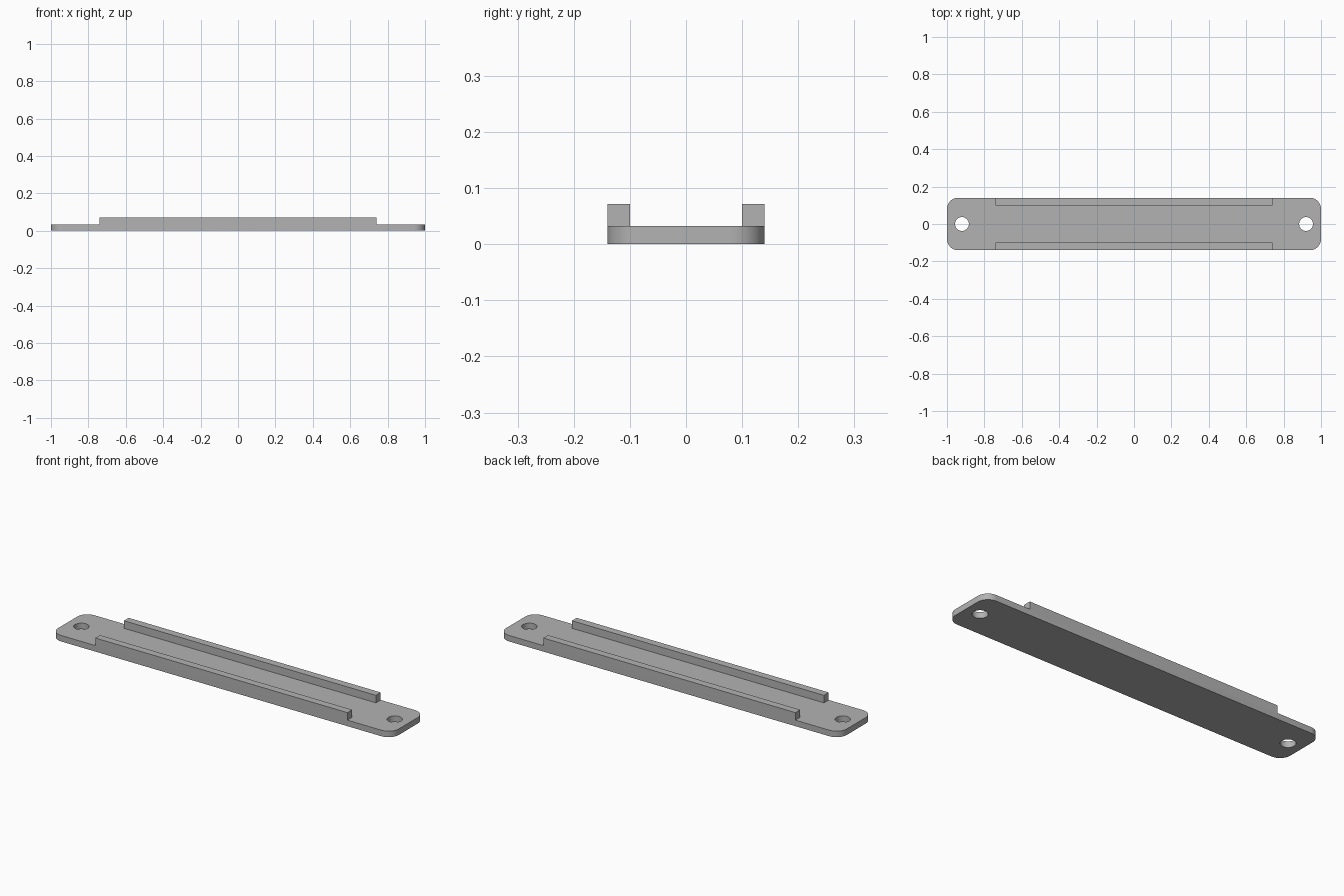
import bpy, bmesh
from math import cos, sin, pi, radians

cube = bpy.data.objects.get("Cube")
if cube:
    bpy.data.objects.remove(cube, do_unlink=True)

LENGTH, WIDTH = 1.0, 0.14           # half sizes
PLATE_TOP, RAIL_TOP = 0.032, 0.072
RAIL_END, RAIL_INNER = 0.74, 0.10
CORNER, HOLE_X, HOLE_R = 0.06, 0.92, 0.037

grey = bpy.data.materials.new("plain grey")
grey.use_nodes = True
colour = (0.45, 0.45, 0.45, 1)
grey.diffuse_color = colour
grey.node_tree.nodes["Principled BSDF"].inputs["Base Color"].default_value = colour


def prism(name, outline, z0, z1):
    """Extrude a counter-clockwise outline from z0 up to z1."""
    bm = bmesh.new()
    base = bm.faces.new([bm.verts.new((x, y, z0)) for x, y in outline])
    up = bmesh.ops.extrude_face_region(bm, geom=[base], use_keep_orig=True)
    for v in up["geom"]:
        if isinstance(v, bmesh.types.BMVert):
            v.co.z = z1
    bmesh.ops.recalc_face_normals(bm, faces=bm.faces)
    mesh = bpy.data.meshes.new(name)
    bm.to_mesh(mesh)
    bm.free()
    mesh.materials.append(grey)
    obj = bpy.data.objects.new(name, mesh)
    bpy.context.collection.objects.link(obj)
    return obj


def arc(cx, cy, r, start, end, steps):
    angles = [start + (end - start) * i / steps for i in range(steps + 1)]
    return [(cx + r * cos(a), cy + r * sin(a)) for a in angles]


# Rounded bar at full rail height
outline = []
for i, (sx, sy) in enumerate([(1, 1), (-1, 1), (-1, -1), (1, -1)]):
    outline += arc(sx * (LENGTH - CORNER), sy * (WIDTH - CORNER), CORNER,
                   i * pi / 2, (i + 1) * pi / 2, 12)
bracket = prism("mounting_bracket", outline, 0, RAIL_TOP)

# H-shaped cutter leaves the two side rails standing on the plate
quarter = [(1.1, 0.2), (RAIL_END, 0.2), (RAIL_END, RAIL_INNER)]
half = quarter + [(-x, y) for x, y in reversed(quarter)]
h_shape = half + [(-x, -y) for x, y in half]
cutters = [prism("rail_cutter", h_shape, PLATE_TOP, 0.2)]

# Screw holes at both ends
for side, x in (("left", HOLE_X), ("right", -HOLE_X)):
    ring = arc(x, 0, HOLE_R, 0, 2 * pi, 40)[:-1]
    cutters.append(prism(side + "_hole_cutter", ring, -0.1, 0.1))

bpy.ops.object.select_all(action="DESELECT")
bpy.context.view_layer.objects.active = bracket
bracket.select_set(True)
for cutter in cutters:
    cutter.hide_render = True
    mod = bracket.modifiers.new(cutter.name, "BOOLEAN")
    mod.operation, mod.solver, mod.object = "DIFFERENCE", "EXACT", cutter
    bpy.ops.object.modifier_apply(modifier=mod.name)
    bpy.data.objects.remove(cutter, do_unlink=True)

bpy.ops.object.shade_smooth_by_angle(angle=radians(30))
